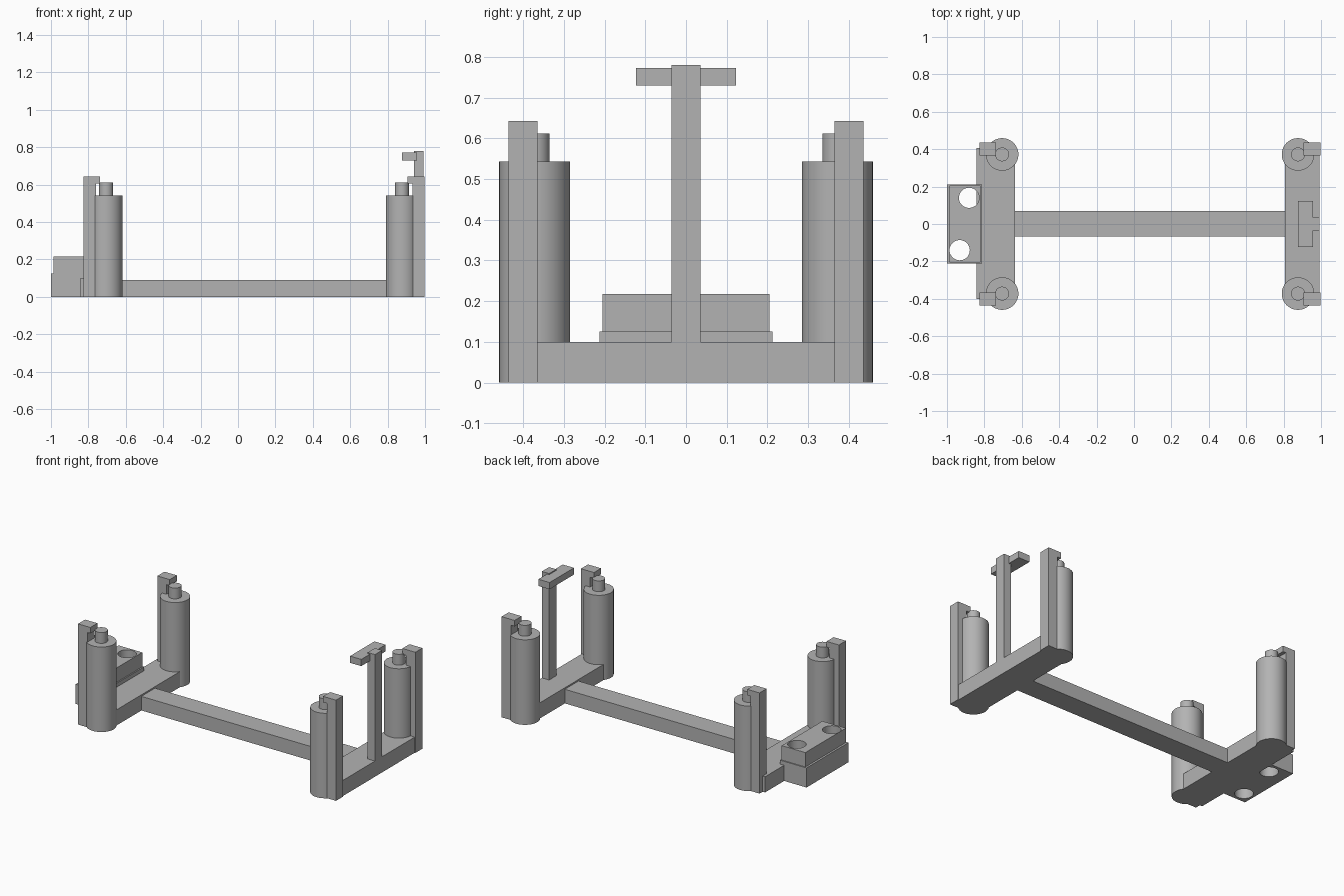
import bpy

cube = bpy.data.objects.get("Cube")
if cube:
    bpy.data.objects.remove(cube, do_unlink=True)

grey = bpy.data.materials.new("plain_grey")
grey.use_nodes = True
GREY = (0.45, 0.45, 0.45, 1)
grey.diffuse_color = GREY
grey.node_tree.nodes["Principled BSDF"].inputs["Base Color"].default_value = GREY


def finish(name):
    obj = bpy.context.object
    obj.name = name
    obj.data.materials.append(grey)
    return obj


def box(name, x, y, z):
    """Box from (min, max) pairs on each axis."""
    spans = (x, y, z)
    bpy.ops.mesh.primitive_cube_add(size=1, location=[(a + b) / 2 for a, b in spans])
    bpy.context.object.scale = [b - a for a, b in spans]
    bpy.ops.object.transform_apply(location=False, rotation=False, scale=True)
    return finish(name)


def cylinder(name, x, y, radius, bottom, top):
    bpy.ops.mesh.primitive_cylinder_add(vertices=48, radius=radius, depth=top - bottom,
                                        location=(x, y, (bottom + top) / 2))
    bpy.ops.object.shade_smooth_by_angle()
    return finish(name)


# Base: two end beams joined by a long bar
box("right_beam", (-0.842, -0.635), (-0.402, 0.405), (0, 0.1))
box("left_beam", (0.807, 0.993), (-0.37, 0.37), (0, 0.1))
box("connecting_bar", (-0.64, 0.81), (-0.068, 0.07), (0, 0.09))

# Corner columns, each with a pin and a hooked post on the outer side
for side, cx, outer, inner, lip in (("right", -0.705, -0.825, -0.76, -0.738),
                                    ("left", 0.877, 0.998, 0.933, 0.906)):
    for end, s in (("front", -1), ("back", 1)):
        label = f"{end}_{side}"
        cylinder(label + "_column", cx, s * 0.372, 0.087, 0, 0.543)
        cylinder(label + "_pin", cx, s * 0.372, 0.037, 0.54, 0.612)
        y = sorted((s * 0.365, s * 0.436))
        box(label + "_post", sorted((outer, inner)), y, (0, 0.643))
        box(label + "_hook", sorted((inner, lip)), y, (0.605, 0.643))

# Upright with a crosspiece on the left beam
box("upright", (0.942, 0.993), (-0.036, 0.036), (0.09, 0.78))
box("crosspiece", (0.878, 0.957), (-0.123, 0.123), (0.73, 0.773))

# Stepped block with two through holes beside the right beam
blocks = [box("block_base", (-1.0, -0.812), (-0.212, 0.212), (0, 0.125)),
          box("block_top", (-0.987, -0.82), (-0.205, 0.205), (0.125, 0.217))]
for i, (x, y) in enumerate(((-0.882, 0.14), (-0.932, -0.14))):
    cutter = cylinder(f"hole_cutter_{i}", x, y, 0.054, -0.1, 0.4)
    cutter.hide_render = True
    cutter.hide_set(True)
    for block in blocks:
        mod = block.modifiers.new("hole", "BOOLEAN")
        mod.object = cutter
        mod.solver = "EXACT"

# Bake the holes and discard the cutters
for block in blocks:
    bpy.context.view_layer.objects.active = block
    for mod in list(block.modifiers):
        bpy.ops.object.modifier_apply(modifier=mod.name)
for obj in [o for o in bpy.data.objects if o.name.startswith("hole_cutter")]:
    bpy.data.objects.remove(obj, do_unlink=True)
